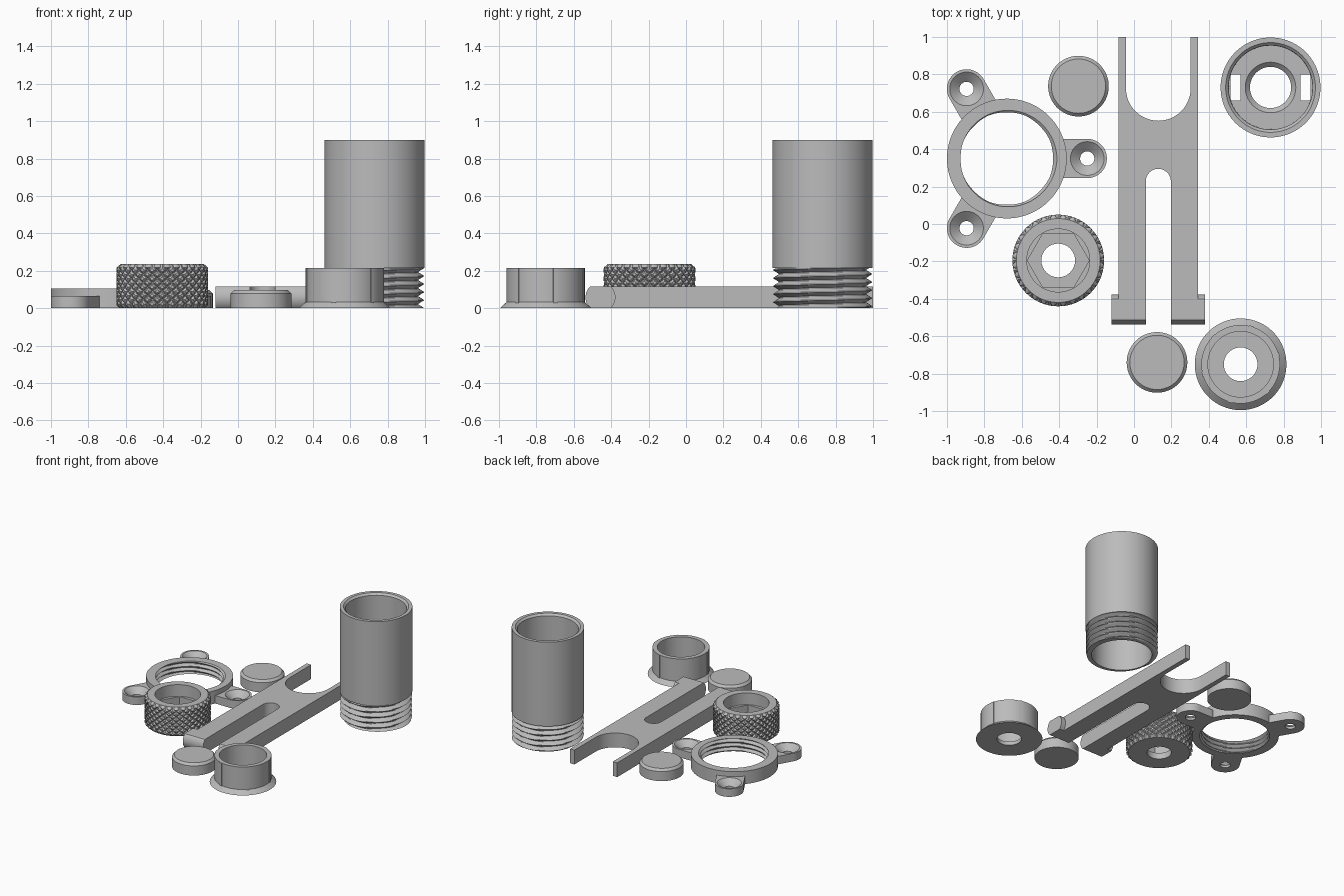
import bpy, bmesh
from math import sin, cos, pi, tau, radians
from mathutils import Matrix

cube = bpy.data.objects.get("Cube")
if cube:
    bpy.data.objects.remove(cube)

grey = bpy.data.materials.new("plain_grey")
grey.use_nodes = True
grey.diffuse_color = (0.5, 0.5, 0.5, 1)
grey.node_tree.nodes["Principled BSDF"].inputs["Base Color"].default_value = grey.diffuse_color


def finish(bm, name):
    bmesh.ops.recalc_face_normals(bm, faces=bm.faces)
    mesh = bpy.data.meshes.new(name)
    bm.to_mesh(mesh)
    bm.free()
    mesh.materials.append(grey)
    ob = bpy.data.objects.new(name, mesh)
    bpy.context.collection.objects.link(ob)
    bpy.ops.object.select_all(action="DESELECT")
    ob.select_set(True)
    bpy.context.view_layer.objects.active = ob
    bpy.ops.object.shade_smooth_by_angle(angle=radians(30))
    return ob


def lathe(name, profile, x, y, n=96, closed=True, turn=0):
    """Revolve (radius, z) points; a radius may be a function of angle and z."""
    bm = bmesh.new()
    rows = []
    for r, z in profile:
        row = []
        for i in range(n):
            a = tau * i / n
            rad = r(a, z) if callable(r) else r
            row.append(bm.verts.new((x + rad * cos(a + turn), y + rad * sin(a + turn), z)))
        rows.append(row)
    pairs = list(zip(rows, rows[1:]))
    if closed:
        pairs.append((rows[-1], rows[0]))
    else:
        bm.faces.new(rows[0])
        bm.faces.new(rows[-1])
    for low, high in pairs:
        for i in range(n):
            j = (i + 1) % n
            bm.faces.new((low[i], low[j], high[j], high[i]))
    return finish(bm, name)


def prism(name, points, depth, matrix=Matrix()):
    """Extrude a flat outline along its local z."""
    bm = bmesh.new()
    face = bm.faces.new([bm.verts.new((u, v, 0)) for u, v in points])
    up = bmesh.ops.extrude_face_region(bm, geom=[face])["geom"]
    moved = [v for v in up if isinstance(v, bmesh.types.BMVert)]
    bmesh.ops.translate(bm, verts=moved, vec=(0, 0, depth))
    bm.transform(matrix)
    return finish(bm, name)


def thread(low, high, pitch):
    """Triangular helical groove between two radii."""
    def radius(a, z):
        t = (z / pitch - a / tau) % 1
        return low + (high - low) * abs(2 * t - 1)
    return radius


def levels(start, stop, count):
    return [start + (stop - start) * i / count for i in range(count + 1)]


def arc(cx, cy, r, start, stop, count=24):
    return [(cx + r * cos(a), cy + r * sin(a)) for a in levels(start, stop, count)]


# Tall tube with a threaded foot
tx = ty = 0.73
screw = thread(0.232, 0.266, 0.043)
lathe("threaded_tube", [(screw, z) for z in levels(0, 0.215, 40)] +
      [(0.267, 0.216), (0.267, 0.9), (0.24, 0.9), (0.225, 0.885), (0.222, 0)], tx, ty)

# Inner floor of the tube, with a bevelled hole and two slots
floor = lathe("tube_floor", [(0.11, 0.40), (0.224, 0.40), (0.224, 0.45),
                             (0.135, 0.45), (0.11, 0.425)], tx, ty)
for side in (-1, 1):
    bpy.ops.mesh.primitive_cube_add(size=1, location=(tx + side * 0.187, ty, 0.42))
    cutter = bpy.context.object
    cutter.scale = (0.055, 0.14, 0.2)
    cutter.hide_render = True
    mod = floor.modifiers.new("slot", "BOOLEAN")
    mod.operation, mod.object = "DIFFERENCE", cutter
    bpy.context.view_layer.objects.active = floor
    bpy.ops.object.modifier_apply(modifier=mod.name)
    bpy.data.objects.remove(cutter)

# Mounting ring with an internal thread
rx, ry = -0.68, 0.35
nut = thread(0.247, 0.268, 0.035)
lathe("mounting_ring", [(nut, z) for z in levels(0, 0.105, 24)] +
      [(0.32, 0.105), (0.32, 0)], rx, ry)


# Three countersunk ears around the ring
def tab(a, z):
    if cos(a) > -0.01:
        return 0.105
    return min(0.105 / max(abs(sin(a)), 0.01), 0.14 / abs(cos(a)))


for k in range(3):
    turn = k * tau / 3
    lathe("ring_ear", [(0.038, 0), (tab, 0), (tab, 0.065), (0.09, 0.065), (0.038, 0.02)],
          rx + 0.43 * cos(turn), ry + 0.43 * sin(turn), n=72, turn=turn)


# Knurled knob with a hexagonal pocket
def knurl(a, z):
    gap = 1
    for way in (-1, 1):
        t = (28 * a / tau + way * z / 0.045) % 1
        gap = min(gap, min(t, 1 - t))
    return 0.245 - 0.014 * max(0, 1 - gap / 0.25)


def hexagon(a, z):
    return 0.165 * cos(pi / 6) / cos(a % (pi / 3) - pi / 6)


lathe("knurled_knob", [(0.09, 0), (0.226, 0)] +
      [(knurl, z) for z in levels(0.015, 0.218, 54)] +
      [(0.224, 0.235), (0.168, 0.235), (0.168, 0.14), (hexagon, 0.14),
       (hexagon, 0.05), (0.09, 0.05)], -0.405, -0.195, n=336)

# Flanged cup with slim ribs
cx, cy = 0.57, -0.75
lathe("flanged_cup", [(0.09, 0), (0.245, 0), (0.21, 0.032), (0.21, 0.215),
                      (0.175, 0.215), (0.175, 0.03), (0.09, 0.03)], cx, cy)
for k in range(6):
    spot = Matrix.Translation((cx, cy, 0.02)) @ Matrix.Rotation(k * tau / 6 + 0.25, 4, "Z")
    prism("cup_rib", [(0.2, -0.012), (0.213, -0.012), (0.213, 0.012), (0.2, 0.012)], 0.195, spot)

# Two round bevelled caps
for px, py in ((-0.297, 0.737), (0.123, -0.74)):
    lathe("round_cap", [(0.162, 0), (0.162, 0.078), (0.145, 0.096)], px, py, closed=False)

# Forked spanner plate with a long slot
mid, half, slot = 0.13, 0.212, 0.067
outline = ([(mid - half, -0.46), (mid - slot, -0.46)] +
           arc(mid, 0.228, slot, pi, 0) +
           [(mid + slot, -0.46), (mid + half, -0.46), (mid + half, 1), (mid + 0.173, 1)] +
           arc(mid, 0.725, 0.173, 0, -pi) +
           [(mid - 0.173, 1), (mid - half, 1)])
prism("spanner_plate", outline, 0.116)

# Rounded pins across the spanner legs
section = [(u, max(-0.058, min(0.058, v))) for u, v in arc(0, 0, 0.08, 0, tau, 64)[:-1]]
axes = Matrix(((0, 0, 1, 0), (1, 0, 0, 0), (0, 1, 0, 0), (0, 0, 0, 1)))
for start in (mid - 0.25, mid + slot):
    prism("spanner_pin", section, 0.25 - slot,
          Matrix.Translation((start, -0.457, 0.058)) @ axes)
